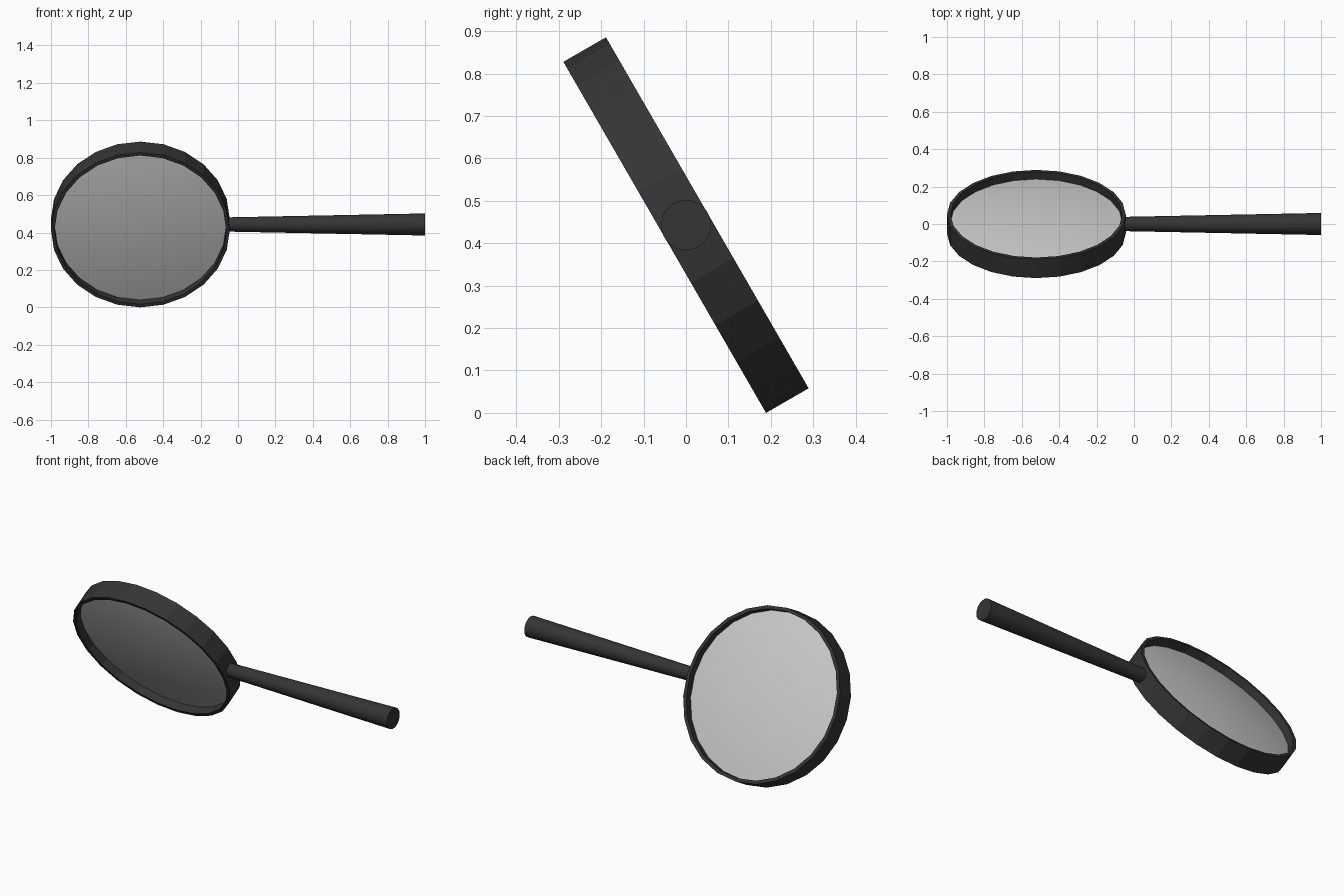
import bpy, bmesh, math
from mathutils import Matrix

if "Cube" in bpy.data.objects:
    bpy.data.objects.remove(bpy.data.objects["Cube"])

R, R_IN, HALF = 0.478, 0.459, 0.058      # rim outer / inner radius, half depth
CZ = R * math.cos(math.radians(30)) + HALF * 0.5
HEAD = Matrix.Translation((R - 1, 0, CZ)) @ Matrix.Rotation(math.radians(-60), 4, 'X')

black = bpy.data.materials.new("black_plastic")
black.diffuse_color = (0.035, 0.035, 0.035, 1)
black.use_nodes = True
black.node_tree.nodes["Principled BSDF"].inputs["Base Color"].default_value = black.diffuse_color


def lathe(name, profile, sides, matrix, closed=False, mat=None, smooth=None):
    """Spin (radius, height) points round the local z axis."""
    bm = bmesh.new()
    vs = [bm.verts.new((r, 0, h)) for r, h in profile]
    pairs = list(zip(vs, vs[1:])) + ([(vs[-1], vs[0])] if closed else [])
    edges = [bm.edges.new(p) for p in pairs]
    bmesh.ops.spin(bm, geom=vs + edges, cent=(0, 0, 0), axis=(0, 0, 1),
                   angle=math.tau, steps=sides, use_duplicate=False)
    bmesh.ops.remove_doubles(bm, verts=bm.verts, dist=1e-4)
    bmesh.ops.recalc_face_normals(bm, faces=bm.faces)
    me = bpy.data.meshes.new(name)
    bm.to_mesh(me)
    bm.free()
    ob = bpy.data.objects.new(name, me)
    bpy.context.collection.objects.link(ob)
    ob.matrix_world = matrix
    if mat:
        me.materials.append(mat)
    if smooth:
        bpy.ops.object.select_all(action='DESELECT')
        ob.select_set(True)
        bpy.context.view_layer.objects.active = ob
        bpy.ops.object.shade_smooth_by_angle(angle=math.radians(smooth))
    return ob


# Tilted low-poly rim
lathe("rim", [(R, -HALF), (R, HALF), (R_IN, HALF), (R_IN, -HALF)], 24, HEAD,
      closed=True, mat=black)

# Lens bulging on both sides, set inside the rim
EDGE, SAG, N = 0.012, 0.035, 8
dome = [(R_IN * i / N, EDGE + SAG * (1 - (i / N) ** 2)) for i in range(N + 1)]
lathe("lens", dome + [(r, -h) for r, h in reversed(dome)], 24, HEAD, smooth=30)

# Tapered handle, thicker at the free end
along_x = Matrix.Translation((0, 0, CZ)) @ Matrix.Rotation(math.radians(90), 4, 'Y')
lathe("handle", [(0, -0.06), (0.038, -0.06), (0.059, 1), (0, 1)], 32, along_x,
      mat=black, smooth=30)
